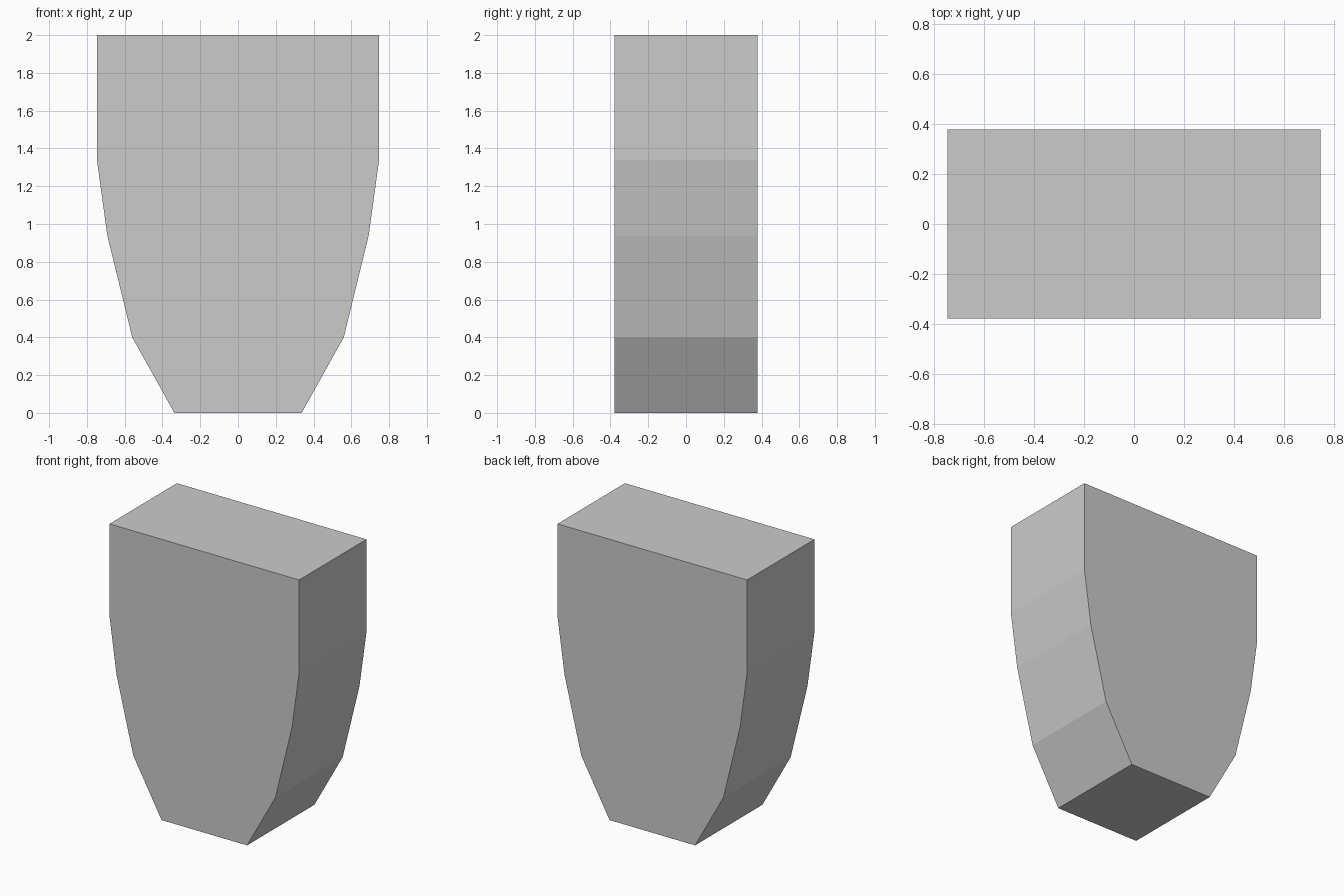
import bpy
import bmesh

if "Cube" in bpy.data.objects:
    bpy.data.objects.remove(bpy.data.objects["Cube"])

HALF_DEPTH = 0.379

# Right half of the front outline (x, z), from bottom to top
half = [(0.337, 0.0), (0.56, 0.40), (0.692, 0.94), (0.747, 1.34), (0.747, 2.0)]
outline = half + [(-x, z) for x, z in reversed(half)]

# Tapered block: front outline extruded through the depth
bm = bmesh.new()
face = bm.faces.new([bm.verts.new((x, -HALF_DEPTH, z)) for x, z in outline])
result = bmesh.ops.extrude_face_region(bm, geom=[face], use_keep_orig=True)
back = [v for v in result["geom"] if isinstance(v, bmesh.types.BMVert)]
bmesh.ops.translate(bm, verts=back, vec=(0, 2 * HALF_DEPTH, 0))
bmesh.ops.recalc_face_normals(bm, faces=bm.faces)

mesh = bpy.data.meshes.new("tapered_block")
bm.to_mesh(mesh)
bm.free()
block = bpy.data.objects.new("tapered_block", mesh)
bpy.context.collection.objects.link(block)
